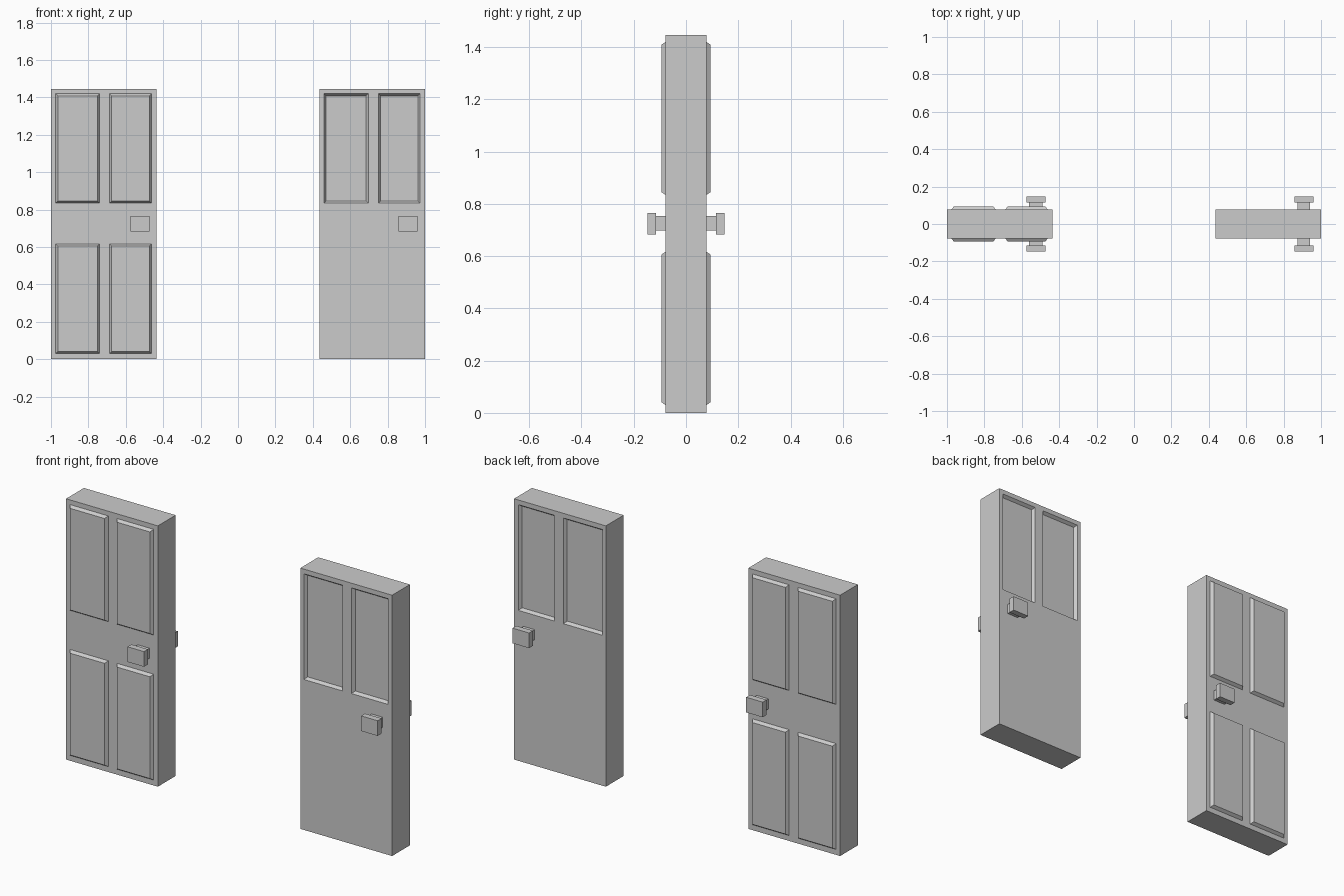
import bpy, bmesh
from mathutils import Matrix, Vector

if "Cube" in bpy.data.objects:
    bpy.data.objects.remove(bpy.data.objects["Cube"])

HEIGHT, HALF = 1.446, 0.078          # door height, half thickness
TOP, BOTTOM = (0.834, 1.42), (0.03, 0.617)


def finish(bm, name):
    bmesh.ops.recalc_face_normals(bm, faces=bm.faces)
    mesh = bpy.data.meshes.new(name)
    bm.to_mesh(mesh)
    bm.free()
    obj = bpy.data.objects.new(name, mesh)
    bpy.context.collection.objects.link(obj)
    return obj


def box_bm(x, y, z):
    bm = bmesh.new()
    size = [b - a for a, b in (x, y, z)]
    mid = [(a + b) / 2 for a, b in (x, y, z)]
    bmesh.ops.create_cube(bm, size=1, matrix=Matrix.Translation(mid) @ Matrix.Diagonal(size + [1]))
    return bm


def door(name, x, columns, rows, depth):
    """Slab cut into a grid; panel cells on both sides are inset with a sloped edge."""
    bm = box_bm(x, (-HALF, HALF), (0, HEIGHT))
    cuts = [(Vector((v, 0, 0)), Vector((1, 0, 0))) for c in columns for v in c]
    cuts += [(Vector((0, 0, v)), Vector((0, 0, 1))) for r in rows for v in r]
    for co, no in cuts:
        bmesh.ops.bisect_plane(bm, geom=bm.verts[:] + bm.edges[:] + bm.faces[:],
                               plane_co=co, plane_no=no)
    bm.normal_update()

    def is_panel(f):
        c = f.calc_center_median()
        return (abs(f.normal.y) > 0.9
                and any(a < c.x < b for a, b in columns)
                and any(a < c.z < b for a, b in rows))

    panels = [f for f in bm.faces if is_panel(f)]
    bmesh.ops.inset_individual(bm, faces=panels, thickness=0.016, depth=depth)
    return finish(bm, name)


def handles(name, plate_x, stem_x):
    """Square stem and plate on the front and back of a door."""
    for side, sign in (("front", -1), ("back", 1)):
        for part, x, y, z in (("stem", stem_x, (HALF - 0.01, 0.116), (0.698, 0.754)),
                              ("plate", plate_x, (0.114, 0.148), (0.682, 0.766))):
            ys = tuple(sorted(sign * v for v in y))
            finish(box_bm(x, ys, z), f"{name}_{side}_handle_{part}")


# Left door with four raised panels
door("raised_panel_door", (-1, -0.437), [(-0.975, -0.741), (-0.687, -0.463)],
     [TOP, BOTTOM], 0.0165)
handles("raised_panel_door", (-0.574, -0.473), (-0.561, -0.489))

# Right door with two recessed panels
door("recessed_panel_door", (0.437, 1), [(0.459, 0.697), (0.751, 0.974)],
     [TOP], -0.0165)
handles("recessed_panel_door", (0.859, 0.96), (0.874, 0.942))
